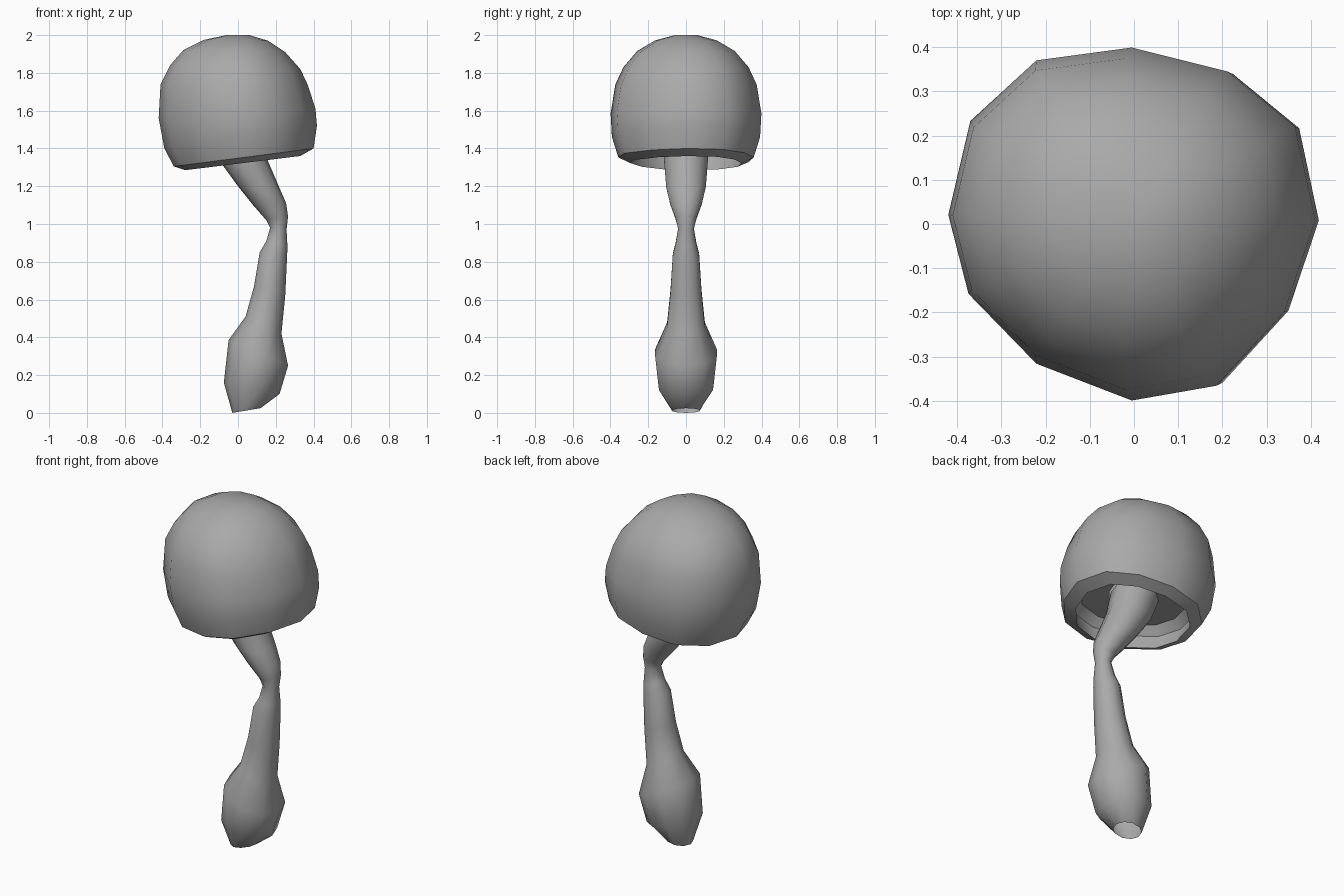
import bpy
import bmesh
import math
from mathutils import Vector

default_cube = bpy.data.objects.get("Cube")
if default_cube:
    bpy.data.objects.remove(default_cube, do_unlink=True)

# One plain grey for the whole mushroom
grey = bpy.data.materials.new("plain grey")
grey.use_nodes = True
grey.diffuse_color = (0.4, 0.4, 0.4, 1)
grey.node_tree.nodes["Principled BSDF"].inputs["Base Color"].default_value = grey.diffuse_color


def circle(sides):
    steps = [math.tau * i / sides for i in range(sides)]
    return [(math.cos(a), math.sin(a)) for a in steps]


def loft(name, rings, outline, smooth_angle, apex=None):
    """Skin an outline through tilted rings, each given by its -x and +x ends."""
    bm = bmesh.new()
    previous = None
    for left_x, left_z, right_x, right_z in rings:
        left = Vector((left_x, 0, left_z))
        right = Vector((right_x, 0, right_z))
        centre = (left + right) / 2
        across = (right - left) / 2
        depth = Vector((0, across.length, 0))
        ring = [bm.verts.new(centre + across * u + depth * v) for u, v in outline]
        if previous:
            for i in range(len(ring)):
                j = (i + 1) % len(ring)
                bm.faces.new((previous[i], previous[j], ring[j], ring[i]))
        previous = ring
    if apex:
        tip = bm.verts.new(apex)
        for i in range(len(previous)):
            bm.faces.new((previous[i], previous[(i + 1) % len(previous)], tip))
    mesh = bpy.data.meshes.new(name)
    bm.to_mesh(mesh)
    bm.free()
    mesh.materials.append(grey)
    obj = bpy.data.objects.new(name, mesh)
    bpy.context.collection.objects.link(obj)
    bpy.ops.object.select_all(action="DESELECT")
    obj.select_set(True)
    bpy.context.view_layer.objects.active = obj
    bpy.ops.object.shade_smooth_by_angle(angle=math.radians(smooth_angle))
    return obj


# Slightly irregular twelve-sided cap outline
cap_outline = [
    (1, .02), (.89, .53), (.52, .83), (0, .96), (-.52, .89), (-.88, .56),
    (-1, .05), (-.89, -.38), (-.52, -.76), (0, -.96), (.46, -.88), (.83, -.48),
]

# Cap: hollow ceiling, inner wall, rim, then the dome
cap_rings = [
    (-.12, 1.44, .14, 1.48),
    (-.27, 1.42, .30, 1.49),
    (-.31, 1.37, .35, 1.45),
    (-.28, 1.285, .33, 1.36),
    (-.34, 1.305, .40, 1.40),
    (-.39, 1.40, .418, 1.52),
    (-.42, 1.56, .41, 1.61),
    (-.41, 1.74, .37, 1.735),
    (-.36, 1.84, .33, 1.82),
    (-.29, 1.92, .25, 1.91),
    (-.18, 1.975, .16, 1.97),
    (-.06, 2, .06, 2),
]
loft("cap", cap_rings, cap_outline, 38, apex=(0, 0, 2))

# Stem: swollen foot, pinched neck and a flare leaning into the cap
stem_rings = [
    (-.03, .0, .12, .025),
    (-.075, .16, .22, .10),
    (-.05, .385, .265, .25),
    (.04, .51, .23, .42),
    (.085, .67, .25, .62),
    (.115, .85, .26, .83),
    (.15, .91, .262, .88),
    (.17, .98, .257, .97),
    (.15, 1.02, .265, 1.04),
    (.08, 1.10, .255, 1.11),
    (0, 1.20, .22, 1.19),
    (-.08, 1.31, .16, 1.33),
    (-.14, 1.46, .12, 1.49),
]
loft("stem", stem_rings, circle(10), 70)
